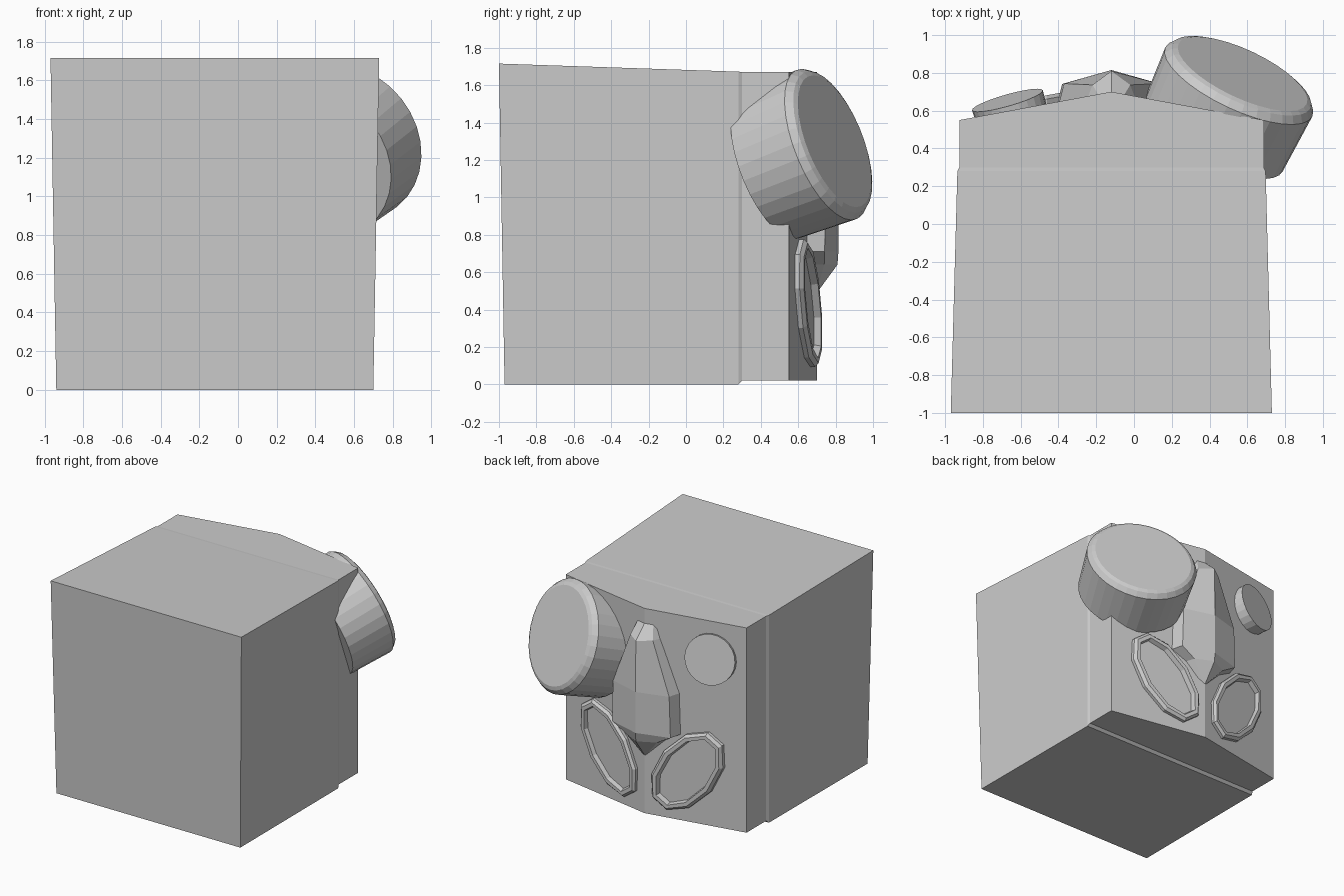
import bpy, bmesh, math
from mathutils import Vector

if "Cube" in bpy.data.objects:
    bpy.data.objects.remove(bpy.data.objects["Cube"])

RX, RY, SLOPE = -0.12, 0.70, 0.186      # vertical crease of the back face


def loft(name, loops):
    """Skin a list of equal-length closed loops and cap both ends."""
    bm = bmesh.new()
    rings = [[bm.verts.new(p) for p in loop] for loop in loops]
    n = len(rings[0])
    for a, b in zip(rings, rings[1:]):
        for i in range(n):
            j = (i + 1) % n
            bm.faces.new((a[i], a[j], b[j], b[i]))
    bm.faces.new(rings[0])
    bm.faces.new(rings[-1])
    bmesh.ops.recalc_face_normals(bm, faces=bm.faces)
    me = bpy.data.meshes.new(name)
    bm.to_mesh(me)
    bm.free()
    ob = bpy.data.objects.new(name, me)
    bpy.context.collection.objects.link(ob)
    return ob


def disc_part(name, centre, normal, steps, sides):
    """Turned part: steps are (distance along normal, radius)."""
    c, n = Vector(centre), Vector(normal).normalized()
    u = n.cross(Vector((0, 0, 1))).normalized()
    v = u.cross(n)
    loops = []
    for d, r in steps:
        loops.append([c + n * d + (u * math.cos(t) + v * math.sin(t)) * r
                      for t in (2 * math.pi * i / sides for i in range(sides))])
    return loft(name, loops)


def on_panel(side, u, z, h):
    """Point on the creased back face: u outward from the crease, h off the surface."""
    return (RX + side * u, RY - SLOPE * u + h, z)


# tapered box, with a small step towards the back
def section(x0, x1, z0, z1, y0, y1):
    return [(x0, y0, z0), (x1, y0, z0), (x1, y1, z1), (x0, y1, z1)]


front = [(-.94, -.97, 0), (.70, -.97, 0), (.73, -1, 1.715), (-.97, -1, 1.715)]
loft("box_body", [front,
                  section(-.935, .697, 0, 1.672, .28, .28),
                  section(-.925, .687, .02, 1.67, .30, .30)])

# creased back block
outline = [(-.925, .29), (.687, .29), (.687, .55), (RX, RY), (-.925, .55)]
loft("back_face", [[(x, y, z) for x, y in outline] for z in (.02, 1.67)])

# large tilted eye and small flat eye
disc_part("large_eye", (.575, .795, 1.30), (.40, .85, .34),
          [(-.40, .412), (-.05, .43), (-.012, .402), (0, .375)], 32)
disc_part("small_eye", (-.67, .655, 1.385), (-.27, .95, .16),
          [(-.12, .19), (0, .195)], 24)

# faceted nose: rows of (z, half width, shoulder height, ridge y)
rows = [(1.55, .07, .0, .70), (1.45, .10, .055, .81), (1.04, .25, .09, .815),
        (.71, .26, .09, .815), (.64, .14, .065, .81), (.49, .01, .0, .70)]
loops = []
for z, w, h, ridge in rows:
    b = w + .03
    loops.append([on_panel(-1, b, z, -.02), on_panel(-1, w, z, h), (RX, ridge, z),
                  on_panel(1, w, z, h), on_panel(1, b, z, -.02), (RX, .62, z)])
loft("nose", loops)

# mirrored oval rings with shallow dished centres
ca, sa = math.cos(math.radians(54)), math.sin(math.radians(54))
for side, name in ((1, "ring_right"), (-1, "ring_left")):
    loops = []
    for inset, h in ((0, -.03), (.0, .025), (.02, .045), (.05, .045), (.06, .008)):
        loop = []
        for i in range(10):
            t = 2 * math.pi * (i + .5) / 10
            p, q = (.39 - inset) * math.cos(t), (.225 - inset) * math.sin(t)
            loop.append(on_panel(side, .352 + p * ca - q * sa, .435 + p * sa + q * ca, h))
        loops.append(loop)
    loft(name, loops)
